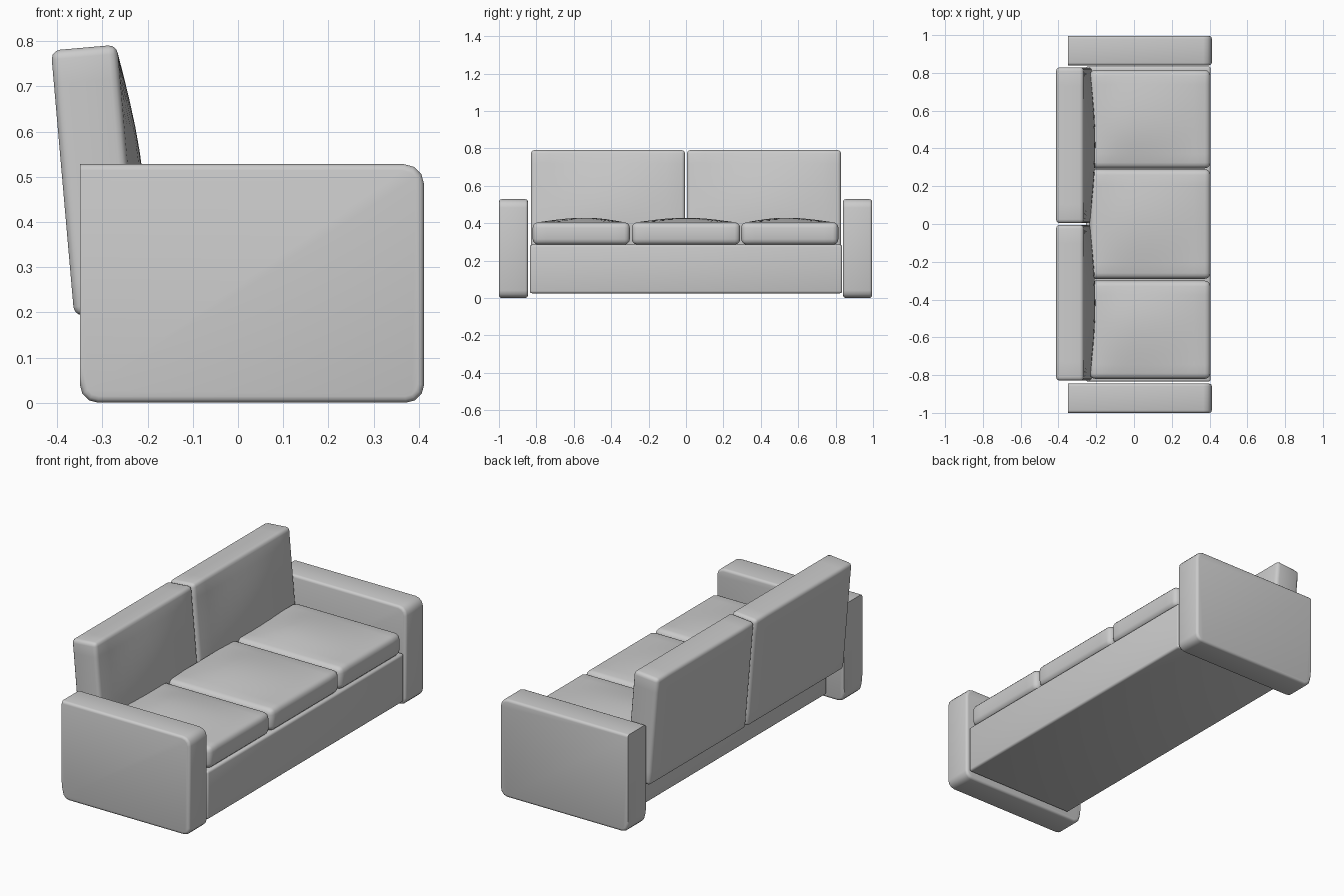
import bpy, bmesh, math
from mathutils import Vector, Matrix

if "Cube" in bpy.data.objects:
    bpy.data.objects.remove(bpy.data.objects["Cube"])


def finish(bm, name, matrix=Matrix()):
    bmesh.ops.recalc_face_normals(bm, faces=bm.faces)
    me = bpy.data.meshes.new(name)
    bm.to_mesh(me)
    bm.free()
    ob = bpy.data.objects.new(name, me)
    bpy.context.collection.objects.link(ob)
    ob.matrix_world = matrix
    bpy.context.view_layer.objects.active = ob
    for o in bpy.context.selected_objects:
        o.select_set(False)
    ob.select_set(True)
    bpy.ops.object.shade_smooth_by_angle(angle=math.radians(40))
    return ob


def cushion(name, size, matrix, radius, puff=0.0, peak=(0.0, 0.0)):
    """Rounded box whose local +z face is puffed out around the peak."""
    bm = bmesh.new()
    bmesh.ops.create_cube(bm, size=1)
    bmesh.ops.scale(bm, vec=size, verts=bm.verts)
    bmesh.ops.bevel(bm, geom=bm.edges[:], offset=radius, segments=3,
                    profile=0.5, affect='EDGES')
    if puff:
        for axis in (0, 1):
            inner = size[axis] - 2 * radius
            normal = Vector((0, 0, 0))
            normal[axis] = 1
            for i in range(1, 10):
                bmesh.ops.bisect_plane(
                    bm, geom=bm.verts[:] + bm.edges[:] + bm.faces[:],
                    plane_co=normal * inner * (i / 10 - 0.5), plane_no=normal)
        for v in bm.verts:
            if v.co.z > size[2] / 2 - 0.001:
                k = 1.0
                for a in (0, 1):
                    half = size[a] / 2 - radius
                    t = v.co[a] / half - peak[a]
                    t /= 1 - peak[a] if t > 0 else 1 + peak[a]
                    k *= math.cos(min(1, abs(t)) * math.pi / 2)
                v.co.z += puff * k
    return finish(bm, name, matrix)


def arm(name, y0, y1):
    """Side profile with rounded lower corners and front top corner."""
    def corner(x, z, r, a):
        return [(x + r * math.cos(math.radians(a + i * 30)),
                 z + r * math.sin(math.radians(a + i * 30))) for i in range(4)]
    pts = (corner(-0.31, 0.04, 0.04, 180) + corner(0.372, 0.04, 0.04, 270)
           + corner(0.367, 0.483, 0.045, 0) + [(-0.35, 0.528)])
    bm = bmesh.new()
    face = bm.faces.new([bm.verts.new((x, y0, z)) for x, z in pts])
    new = bmesh.ops.extrude_face_region(bm, geom=[face])['geom']
    bmesh.ops.translate(bm, vec=(0, y1 - y0, 0),
                        verts=[g for g in new if isinstance(g, bmesh.types.BMVert)])
    # soften the outline on both sides, leaving the back edge sharp
    rim = [e for e in bm.edges
           if abs(e.verts[0].co.y - e.verts[1].co.y) < 1e-5
           and max(v.co.x for v in e.verts) > -0.349]
    bmesh.ops.bevel(bm, geom=rim, offset=0.014, segments=3, profile=0.5,
                    affect='EDGES')
    return finish(bm, name)


# Arms
arm("left_arm", -1.0, -0.845)
arm("right_arm", 0.84, 0.995)

# Base under the seat
cushion("base", (0.66, 1.67, 0.26), Matrix.Translation((0.075, 0, 0.155)), 0.012)

# Three seat cushions, puffed towards the back
for name, y, w, peak in (("left_seat_cushion", -0.56, 0.52, (-0.4, 0.1)),
                         ("middle_seat_cushion", 0.0, 0.58, (-0.3, 0.0)),
                         ("right_seat_cushion", 0.555, 0.52, (-0.4, -0.1))):
    cushion(name, (0.64, w, 0.12), Matrix.Translation((0.085, y, 0.345)),
            0.03, 0.024, peak)

# Two leaning back cushions: local z points forward, local x points down
lean = math.radians(5)
for name, y in (("left_back_cushion", -0.417), ("right_back_cushion", 0.417)):
    up = Vector((-math.sin(lean), 0, math.cos(lean)))
    fwd = Vector((math.cos(lean), 0, math.sin(lean)))
    rot = Matrix((-up, fwd.cross(-up), fwd)).transposed().to_4x4()
    cushion(name, (0.59, 0.825, 0.147),
            Matrix.Translation((-0.315, y, 0.492)) @ rot, 0.02, 0.032, (0.1, 0.0))
